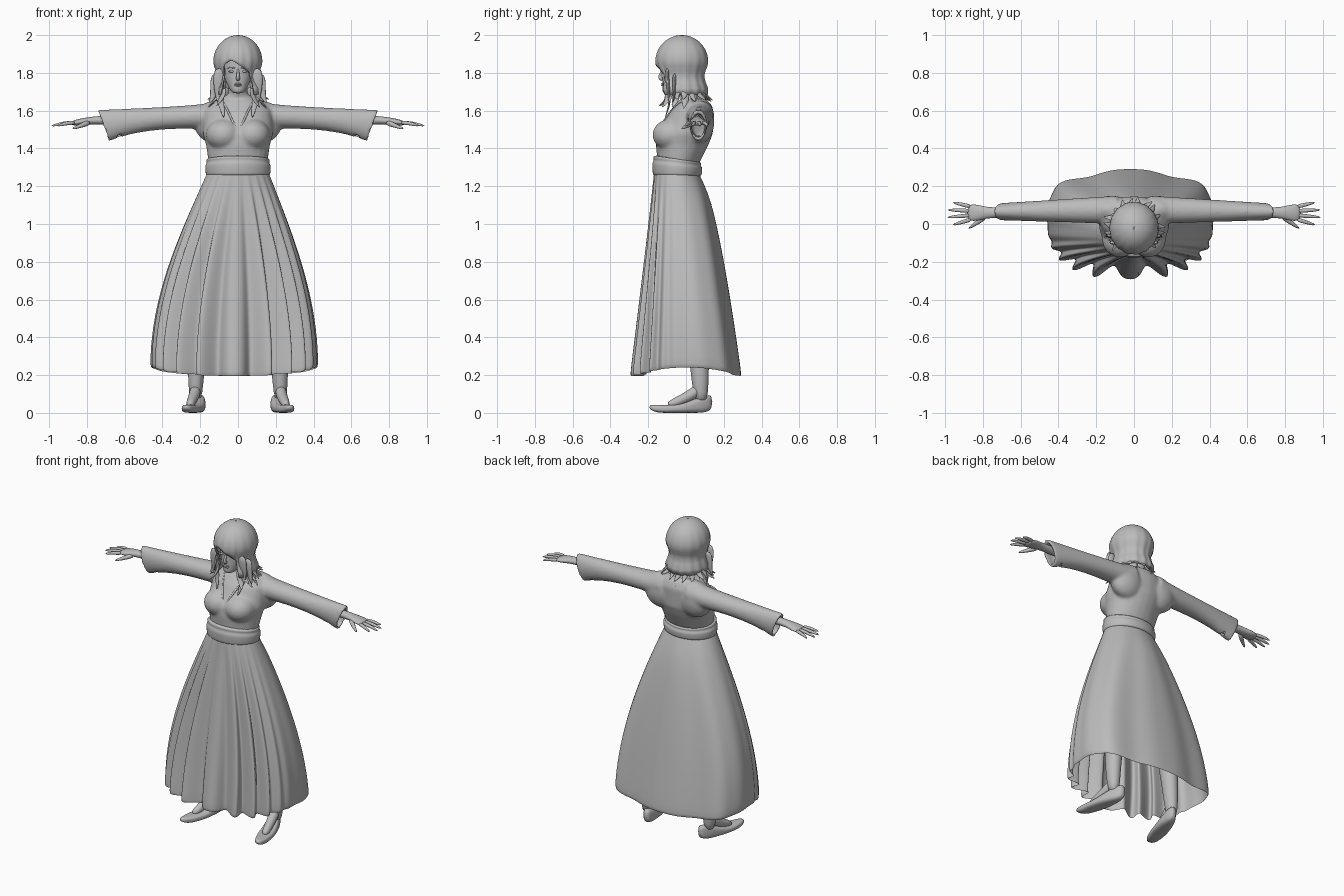
import bpy, bmesh, math, random
from math import sin, cos, pi, tau, sqrt
from mathutils import Vector

random.seed(4)
cube = bpy.data.objects.get("Cube")
if cube:
    bpy.data.objects.remove(cube)

shade = (.5, .5, .5, 1)
grey = bpy.data.materials.new("plain_grey")
grey.use_nodes = True
grey.diffuse_color = shade
for node in grey.node_tree.nodes:
    if node.type == 'BSDF_PRINCIPLED':
        node.inputs["Base Color"].default_value = shade


def build(name, lofts, cap=True, mirror=False, subsurf=True):
    """Skin one or more stacks of rings into a single smooth object."""
    bm = bmesh.new()
    for rings in lofts:
        rows = [[bm.verts.new(point) for point in ring] for ring in rings]
        count = len(rows[0])
        for lower, upper in zip(rows, rows[1:]):
            for i in range(count):
                j = (i + 1) % count
                bm.faces.new((lower[i], lower[j], upper[j], upper[i]))
        if cap:
            bm.faces.new(rows[0][::-1])
            bm.faces.new(rows[-1])
    bmesh.ops.recalc_face_normals(bm, faces=bm.faces[:])
    mesh = bpy.data.meshes.new(name)
    bm.to_mesh(mesh)
    bm.free()
    for face in mesh.polygons:
        face.use_smooth = True
    mesh.materials.append(grey)
    part = bpy.data.objects.new(name, mesh)
    bpy.context.collection.objects.link(part)
    if mirror:
        part.modifiers.new("mirror", 'MIRROR').use_mirror_merge = False
    if subsurf:
        part.modifiers.new("subsurf", 'SUBSURF').render_levels = 1
    return part


def oval(centre, u, v, count=24):
    centre, u, v = Vector(centre), Vector(u), Vector(v)
    angles = [tau * i / count for i in range(count)]
    return [centre + u * cos(a) + v * sin(a) for a in angles]


def level(z, width, front, back):
    """Horizontal oval between a front and a back depth."""
    return oval((0, (front + back) / 2, z), (width, 0, 0), (0, (back - front) / 2, 0))


def ball(centre, rx, ry, rz, steps=12):
    rings = []
    for k in range(steps + 1):
        a = pi * (k + .2) / (steps + .4)
        middle = Vector(centre) + Vector((0, 0, rz * cos(a)))
        rings.append(oval(middle, (rx * sin(a), 0, 0), (0, ry * sin(a), 0)))
    return rings


def tube(path, start, end, hint=(0, 0, 1), flat=1):
    """Tapered tube along a path, flattened along the hint direction."""
    path = [Vector(p) for p in path]
    last = len(path) - 1
    rings = []
    for i, point in enumerate(path):
        along = path[min(i + 1, last)] - path[max(i - 1, 0)]
        side = along.cross(Vector(hint)).normalized()
        radius = start + (end - start) * (i / last) ** 1.5
        rings.append(oval(point, side * radius, side.cross(along).normalized() * radius * flat, 10))
    return rings


def flip(rings):
    return [[Vector((-p.x, p.y, p.z)) for p in ring] for ring in rings]


def power(value, exponent):
    return math.copysign(abs(value) ** exponent, value)


FORWARD = (0, -1, 0)

# Skirt: a waist oval that opens into a hem, narrow pleats in front, broad waves behind
steps, columns = 10, 200
skirt = []
for k in range(steps + 1):
    t = k / steps
    ring = []
    for i in range(columns):
        a = tau * i / columns
        behind = max(0, sin(a))
        open_x, open_y = sin(t * pi / 2), t ** (.85 - .2 * sin(a))
        fold = .05 * cos(8 * a) if behind else -.15 * cos(22 * a)
        grow = 1 + fold * sin(a) ** 2
        hem_x = (.44 + .06 * behind) * power(cos(a), .75) * grow - .02
        hem_y = (.28 if behind else .26) * power(sin(a), .85) * grow
        waist_x, waist_y = .165 * cos(a), .12 * sin(a) - .05
        hem_z = .2 + .045 * cos(a) ** 2
        ring.append(Vector((waist_x + open_x * (hem_x - waist_x),
                            waist_y + open_y * (hem_y - waist_y),
                            1.265 + t * (hem_z - 1.265))))
    skirt.append(ring)
skirt.append([p * .98 for p in skirt[-1]])
build("skirt", [skirt], cap=False)

# Waist sash with one crease, lower at the back
sash = []
for k in range(9):
    t = k / 8
    swell = .012 * sqrt(sin(pi * (.05 + .9 * t))) - (.009 if k == 6 else 0)
    ring = level(1.25 + .12 * t, .163 + swell, -.168 - swell, .075 + swell)
    for p in ring:
        p.z -= (p.y + .18) * .15 * t
    sash.append(ring)
build("sash", [sash])

# Bodice: torso, bust, shoulders, neck and wide sleeves fused together
torso = [level(*row) for row in (
    (1.32, .155, -.15, .07), (1.42, .17, -.16, .12), (1.48, .187, -.155, .143), (1.6, .18, -.085, .147),
    (1.64, .14, -.05, .13), (1.665, .09, -.025, .1), (1.69, .05, -.035, .07), (1.77, .05, -.065, .055))]
sleeve = []
for k in range(9):
    t = k / 8
    top, low = 1.655 - .05 * sqrt(t), 1.5 + .03 * t * (1 - t) - .063 * t ** 3
    front, back = .02 * t, .15 - .04 * t
    middle = Vector((.09 + .625 * t, (front + back) / 2, (top + low) / 2))
    sleeve.append(oval(middle, (0, (back - front) / 2, 0), (.03 * t ** 4, 0, (top - low) / 2)))
cuff = sleeve[-1]
for depth in (0, .08):
    sleeve.append([middle + (p - middle) * .75 - Vector((depth, 0, 0)) for p in cuff])
bust = ball((.075, -.078, 1.472), .095, .1, .085)
shoulder = ball((.12, .075, 1.54), .115, .075, .115)
bodice = build("bodice", [torso, sleeve, flip(sleeve), bust, flip(bust), shoulder, flip(shoulder)],
               subsurf=False)
fuse = bodice.modifiers.new("fuse", 'REMESH')
fuse.mode = 'VOXEL'
fuse.voxel_size = .007
fuse.use_smooth_shade = True
soften = bodice.modifiers.new("soften", 'SMOOTH')
soften.factor = .5
soften.iterations = 20

# Neckline edge
build("neckline", [tube(((.09, 0, 1.66), (.06, -.067, 1.615), (.03, -.12, 1.545), (0, -.147, 1.48)),
                        .006, .006, FORWARD)], mirror=True)

# Forearm, palm, spread fingers and thumb
hand = [[oval((x, .06, z), (0, wide, 0), (0, 0, thick)) for x, z, wide, thick in (
    (.6, 1.55, .03, .03), (.76, 1.55, .025, .021), (.81, 1.543, .038, .02),
    (.85, 1.538, .046, .017), (.885, 1.533, .04, .011))]]
for i in range(4):
    root = Vector((.86, .025 + .022 * i, 1.537))
    tip = Vector((.96 + .035 * sin(i * pi / 3), .04 * i - .005, 1.519))
    knuckle = (root + tip) / 2 + Vector((0, 0, .006))
    hand.append(tube((root, knuckle, tip), .013, .006))
hand.append(tube(((.785, .045, 1.54), (.82, .014, 1.525), (.88, -.026, 1.503)), .018, .006))
build("hand", hand, mirror=True)

# Legs with the instep running into the shoe
leg = []
for k in range(9):
    h = k / 8
    radius = .031 + .05 * h ** .8
    leg.append(oval((.225 - .1 * h * h, .08 - .04 * h, .05 + .9 * h), (radius, 0, 0), (0, radius * 1.1, 0)))
instep = tube(((.224, .07, .13), (.23, .03, .095), (.245, -.04, .062), (.258, -.1, .036)), .033, .022)
build("leg", [leg, instep], mirror=True)

# Flat slipper shoes, toes turned out
shoe = []
for k in range(11):
    t = k / 10
    width = .05 * sqrt(sin(pi * (.03 + .94 * t)))
    height = .07 + .027 * cos(pi * min(1, 1.6 * t))
    lift = .02 * (2 * t - 1) ** 8
    ring = oval((0, 0, 0), (1, 0, 0), (0, 0, 1))
    shoe.append([(.195 + .08 * t + width * power(p.x, .7), .14 - .335 * t,
                  lift + (height - lift) * (power(p.z, .7) + 1) / 2) for p in ring])
build("shoe", [shoe], mirror=True)

# Head and face
head = []
for k in range(11):
    t = k / 10
    head.append(level(1.69 + .25 * t, .09 * sin(pi * (.06 + .62 * t)) ** .7, -.125, .16 * sqrt(t) - .07))
build("head", [head])
build("nose", [tube(((0, -.118, 1.825), (0, -.135, 1.795), (0, -.143, 1.775), (0, -.12, 1.762)),
                    .006, .014, FORWARD)])
build("lips", [ball((0, -.123, z), .02, .009, .005) for z in (1.742, 1.734)])
build("eye", [ball((.034, -.112, 1.808), .016, .011, .007)], mirror=True)
build("brow", [tube(((.014, -.126, 1.824), (.036, -.117, 1.832), (.06, -.1, 1.823)), .005, .002, FORWARD)],
      mirror=True)

# Hair shell: a dome drawn in at the neck, cut to a side-swept fringe in front
columns = 96
shell = []
for k in range(19):
    s = max(.00001, (k / 18) ** 2)
    ring = []
    for i in range(columns):
        a = tau * i / columns - pi
        fringe = 1.87 - .08 * abs(a + .3) - .8 * max(0, abs(a) - .65)
        drop = (2 - max(1.685, fringe)) * s
        if drop < .14:
            radius = .13 * sqrt(1 - (1 - drop / .14) ** 2)
        else:
            radius = .12 + .01 * cos(40 * (drop - .14))
        radius *= 1 + .02 * s * sin(15 * a)
        ring.append((radius * sin(a), -.022 - radius * 1.07 * cos(a), 2 - drop))
    shell.append(ring)
hair = build("hair", [shell], cap=False, subsurf=False)
hair.modifiers.new("thickness", 'SOLIDIFY').thickness = .01

# Flicked-out hair tips around the neck, in two layers
tips = []
for count, drop in ((19, 0), (15, .035)):
    for i in range(count):
        a = tau * (i + .5) / count - pi
        if abs(a) < .8:
            continue
        out = Vector((sin(a), -cos(a), 0))
        flick = random.uniform(.005, .0075)
        path = [out * (.104 + flick * k * k) + Vector((0, -.018, 1.76 - drop - .055 * k + flick * k * k))
                for k in range(4)]
        path[-1] += Vector((-out.y, out.x, 0)) * random.uniform(-.025, .025)
        tips.append(tube(path, .03, .004, out, .3))
build("hair_tips", tips)

# Broad front locks framing the face
build("front_lock", [tube(path, .034, .004, FORWARD, .35) for path in (
    ((.095, -.1, 1.83), (.105, -.1, 1.75), (.098, -.085, 1.67), (.085, -.09, 1.62), (.075, -.112, 1.56)),
    ((.11, -.06, 1.8), (.122, -.065, 1.73), (.13, -.06, 1.68), (.15, -.07, 1.64)))], mirror=True)
